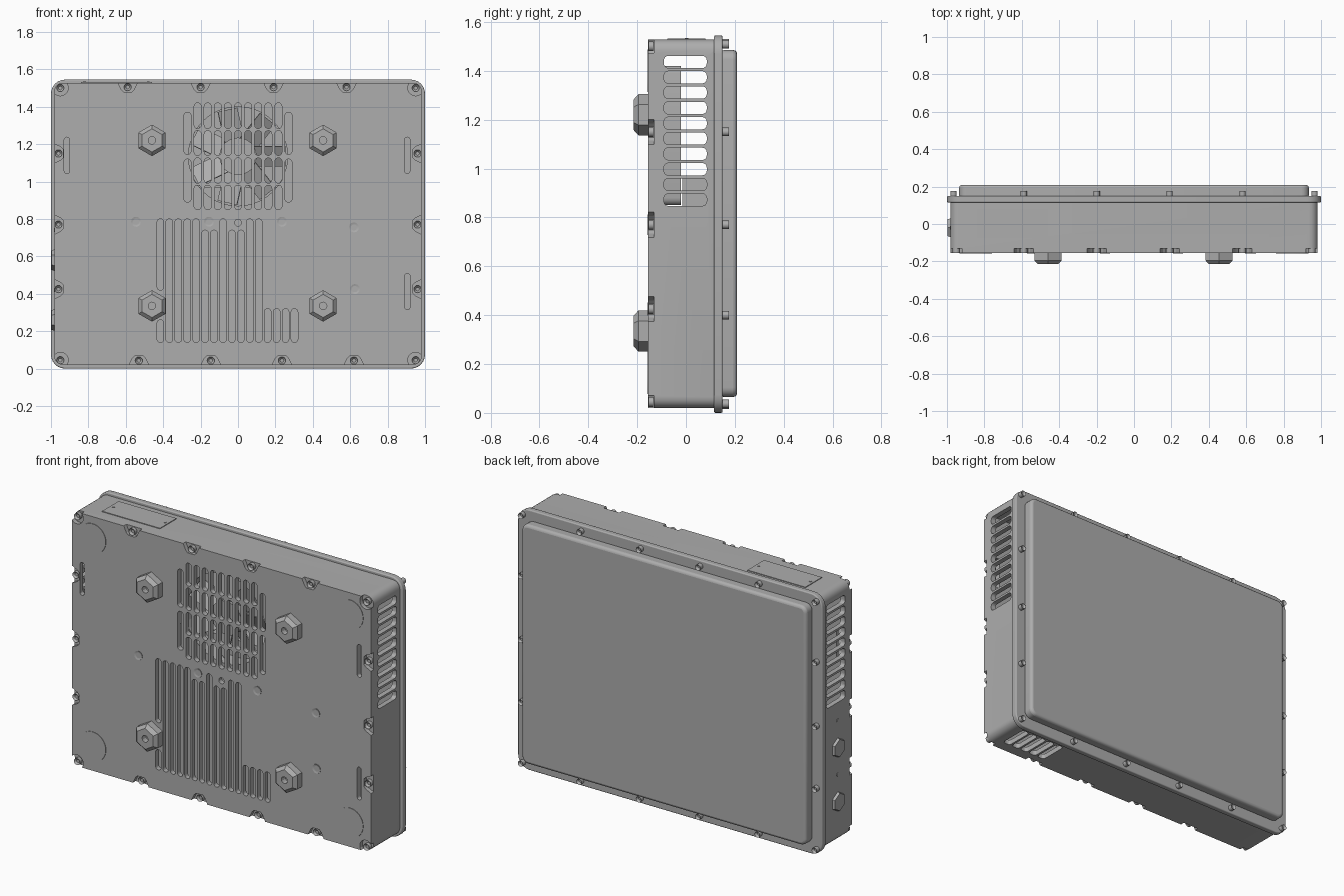
import bpy, bmesh, math
from mathutils import Matrix, Vector

if "Cube" in bpy.data.objects:
    bpy.data.objects.remove(bpy.data.objects["Cube"])

grey = bpy.data.materials.new("Metal grey")
grey.use_nodes = True
COLOUR = (0.42, 0.42, 0.42, 1)
grey.diffuse_color = COLOUR
grey.node_tree.nodes["Principled BSDF"].inputs["Base Color"].default_value = COLOUR

FRONT = -0.155
MID_Z = 0.7725


def finish(name, bm, smooth=True):
    bmesh.ops.recalc_face_normals(bm, faces=bm.faces)
    mesh = bpy.data.meshes.new(name)
    bm.to_mesh(mesh)
    bm.free()
    mesh.materials.append(grey)
    obj = bpy.data.objects.new(name, mesh)
    bpy.context.collection.objects.link(obj)
    if smooth:
        shade(obj)
    return obj


def shade(obj):
    bpy.ops.object.select_all(action='DESELECT')
    obj.select_set(True)
    bpy.context.view_layer.objects.active = obj
    bpy.ops.object.shade_smooth_by_angle(angle=math.radians(35))


def add_box(bm, lo, hi, axis=1, radius=0.0, segs=4):
    """Box between two corners, rounded on the edges parallel to an axis."""
    lo, hi = Vector(lo), Vector(hi)
    mat = Matrix.Translation((lo + hi) / 2) @ Matrix.Diagonal((*(hi - lo), 1))
    verts = bmesh.ops.create_cube(bm, size=1, matrix=mat)["verts"]
    if radius:
        edges = {e for v in verts for e in v.link_edges
                 if abs((e.verts[0].co - e.verts[1].co).normalized()[axis]) > 0.9}
        bmesh.ops.bevel(bm, geom=list(edges), offset=radius, segments=segs,
                        profile=0.5, affect='EDGES')


def add_cyl(bm, centre, direction, r1, length, sides=16, r2=None, spin=0.0):
    """Cylinder or cone rising from centre along a direction."""
    d = Vector(direction).normalized()
    mat = (Matrix.Translation(Vector(centre) + d * length / 2)
           @ d.to_track_quat('Z', 'Y').to_matrix().to_4x4() @ Matrix.Rotation(spin, 4, 'Z'))
    return bmesh.ops.create_cone(bm, cap_ends=True, segments=sides, radius1=r1,
                                 radius2=r1 if r2 is None else r2, depth=length,
                                 matrix=mat)["verts"]


def box(name, lo, hi, axis=1, radius=0.0, segs=4, soften=0.0):
    bm = bmesh.new()
    add_box(bm, lo, hi, axis, radius, segs)
    obj = finish(name, bm, not soften)
    if soften:
        mod = obj.modifiers.new("soften", 'BEVEL')
        mod.width, mod.segments, mod.limit_method = soften, 3, 'ANGLE'
        mod.angle_limit = math.radians(50)
        shade(obj)
    return obj


def cut(obj, bm):
    """Subtract a helper mesh, then throw the helper away."""
    cutter = finish("cutter", bm, False)
    cutter.hide_render = True
    mod = obj.modifiers.new("cut", 'BOOLEAN')
    mod.operation, mod.solver, mod.object = 'DIFFERENCE', 'EXACT', cutter
    deps = bpy.context.evaluated_depsgraph_get()
    mesh = bpy.data.meshes.new_from_object(obj.evaluated_get(deps))
    obj.modifiers.clear()
    obj.data = mesh
    bpy.data.objects.remove(cutter)


def socket_head(bm, centre, direction, radius, length):
    """Screw head with a hexagonal socket."""
    d = Vector(direction)
    verts = add_cyl(bm, centre, d, radius, length, 12)
    tip = max({f for v in verts for f in v.link_faces},
              key=lambda f: f.calc_center_median().dot(d))
    bmesh.ops.inset_region(bm, faces=[tip], thickness=radius * 0.5)
    bmesh.ops.translate(bm, verts=tip.verts, vec=-d * length * 0.5)


# Screw positions around the rim
corners = [(sx * 0.95, z) for sx in (-1, 1) for z in (0.045, 1.5)]
top_x = (-0.59, -0.2, 0.19, 0.58)
bottom_x = (-0.53, -0.145, 0.235, 0.62)
side_z = (0.425, 0.77, 1.15)

# Hollow housing
housing = box("housing", (-0.982, FRONT, 0.02), (0.982, 0.118, 1.528), 1, 0.045, 5)
bm = bmesh.new()
add_box(bm, (-0.952, -0.125, 0.05), (0.952, 0.3, 1.498))
cut(housing, bm)

bm = bmesh.new()


def slot(x, z0, z1, width=0.035):
    add_box(bm, (x - width / 2, -0.2, z0), (x + width / 2, -0.1, z1), 1, width * 0.48, 4)


# Fan grille slots
for i in range(11):
    x = -0.27 + 0.054 * i
    rows = ((0.89, 1.12), (1.145, 1.37)) if i in (0, 10) else (
        (0.85, 0.98), (0.992, 1.126), (1.14, 1.272), (1.284, 1.42))
    for z0, z1 in rows:
        slot(x, z0, z1, 0.037)
# Lower cooling slots
for i in range(16):
    x = -0.415 + 0.0478 * i
    if i == 0:
        slot(x, 0.42, 0.8)
        slot(x, 0.14, 0.26)
    else:
        slot(x, 0.14, 0.32 if i > 11 else 0.74 if i in (5, 6, 8, 9) else 0.8)
# Narrow slots near the edges
for x, z in ((-0.915, 1.14), (0.905, 1.14), (0.905, 0.412)):
    slot(x, z - 0.097, z + 0.097, 0.028)
add_cyl(bm, (0, -0.2, 0.78), (0, 1, 0), 0.018, 0.1)
# Side and bottom vents
for sx in (-1, 1):
    for i in range(10):
        z = 0.872 + 0.0627 * i
        add_box(bm, (sx * 0.97 - 0.05, -0.09, z - 0.025), (sx * 0.97 + 0.05, 0.085, z + 0.025), 0, 0.018)
for i in range(5):
    x = 0.62 + 0.0627 * i
    add_box(bm, (x - 0.025, -0.09, -0.03), (x + 0.025, 0.085, 0.08), 2, 0.018)


# Flared notches for the front screws
def notch(x, z, inward):
    n = Vector((inward[0], 0, inward[1]))
    t = Vector((n.z, 0, -n.x))
    base = Vector((x, -0.2, z))
    ring = [bm.verts.new(base + t * a + n * b) for a, b in
            ((-0.075, -0.07), (0.075, -0.07), (0.035, 0.012), (0.022, 0.025), (-0.022, 0.025), (-0.035, 0.012))]
    face = bm.faces.new(ring)
    new = bmesh.ops.extrude_face_region(bm, geom=[face])["geom"]
    bmesh.ops.translate(bm, verts=[g for g in new if isinstance(g, bmesh.types.BMVert)],
                        vec=(0, 0.07, 0))


rim = ([(x, 1.505, (0, -1)) for x in top_x] + [(x, 0.043, (0, 1)) for x in bottom_x]
       + [(sx * 0.96, z, (-sx, 0)) for sx in (-1, 1) for z in side_z])
for x, z, inward in rim:
    notch(x, z, inward)
for x, z in corners:
    add_cyl(bm, (x, -0.2, z), (0, 1, 0), 0.042, 0.07, 20)
cut(housing, bm)
shade(housing)

# Rear flange and raised rear panel
box("rear_flange", (-1, 0.115, 0), (1, 0.15, 1.545), 1, 0.075, 6, 0.006)
box("rear_panel", (-0.935, 0.14, 0.065), (0.935, 0.209, 1.485), 1, 0.04, 5, 0.016)

# Front and rear screws
bm = bmesh.new()
for x, z in corners + [(x, z) for x, z, _ in rim]:
    socket_head(bm, (x, -0.132, z), (0, -1, 0), 0.02, 0.022)
for x, z in ((-0.545, 0.785), (-0.155, 0.785), (0.235, 0.785), (0.62, 0.755), (0.625, 0.425)):
    socket_head(bm, (x, -0.15, z), (0, -1, 0), 0.027, 0.008)
finish("front_screws", bm)
bm = bmesh.new()
rear = [(sx * 0.965, z) for sx in (-1, 1) for z in (0.037, 0.4, 0.77, 1.15, 1.508)]
rear += [(x, z) for x in top_x for z in (0.032, 1.513)]
for x, z in rear:
    socket_head(bm, (x, 0.148, z), (0, 1, 0), 0.017, 0.028)
finish("rear_screws", bm)

# Hexagonal mounting nuts
for n, (x, z) in enumerate((x, z) for x in (-0.46, 0.455) for z in (0.335, 1.22)):
    bm = bmesh.new()
    add_cyl(bm, (x, FRONT, z), (0, -1, 0), 0.084, 0.04, 6, spin=0)
    add_cyl(bm, (x, FRONT - 0.04, z), (0, -1, 0), 0.084, 0.02, 6, 0.062)
    bmesh.ops.remove_doubles(bm, verts=bm.verts, dist=0.0005)
    inner = [f for f in bm.faces if abs(f.calc_center_median().y - FRONT + 0.04) < 0.001
             and len(f.verts) == 6]
    bmesh.ops.delete(bm, geom=inner, context='FACES_ONLY')
    nut = finish("mounting_nut_%d" % (n + 1), bm, False)
    bm = bmesh.new()
    add_cyl(bm, (x, -0.25, z), (0, 1, 0), 0.02, 0.07, 12)
    cut(nut, bm)

# Round foot pads
bm = bmesh.new()
for sx in (-1, 1):
    for z in (0.165, 1.4):
        add_cyl(bm, (sx * 0.845, FRONT + 0.002, z), (0, -1, 0), 0.087, 0.005, 32)
finish("foot_pads", bm)

# Hexagonal side plugs with small pins
bm = bmesh.new()
for z in (0.26, 0.58):
    add_cyl(bm, (-0.98, -0.02, z), (-1, 0, 0), 0.058, 0.017, 6, 0.052)
    add_cyl(bm, (-0.98, -0.02, z + 0.16), (-1, 0, 0), 0.011, 0.005, 10)
finish("side_plugs", bm)

# Top plate with two pins
bm = bmesh.new()
add_box(bm, (-0.84, -0.075, 1.526), (-0.46, 0.08, 1.532))
for x in (-0.82, -0.48):
    add_cyl(bm, (x, 0.003, 1.53), (0, 0, 1), 0.008, 0.005, 10)
finish("top_plate", bm)

# Fan behind the grille
frame = box("fan_frame", (-0.29, -0.122, 0.85), (0.29, -0.02, 1.42), 1, 0.03)
bm = bmesh.new()
add_cyl(bm, (0, -0.3, 1.135), (0, 1, 0), 0.265, 0.5, 40)
cut(frame, bm)
shade(frame)
bm = bmesh.new()
add_cyl(bm, (0, -0.025, 1.135), (0, -1, 0), 0.1, 0.085, 24)
for i in range(7):
    turn = (Matrix.Translation((0, -0.068, 1.135)) @ Matrix.Rotation(math.tau * i / 7, 4, 'Y')
            @ Matrix.Translation((0.17, 0, 0)) @ Matrix.Rotation(0.5, 4, 'X')
            @ Matrix.Diagonal((0.17, 0.006, 0.12, 1)))
    bmesh.ops.create_cube(bm, size=1, matrix=turn)
finish("fan_rotor", bm)

# Inner electronics block
box("inner_block", (-0.5, -0.09, 0.06), (0.5, 0.116, 0.84))
box("inner_shelf", (-0.5, -0.015, 0.83), (0.5, 0.116, 0.97))
